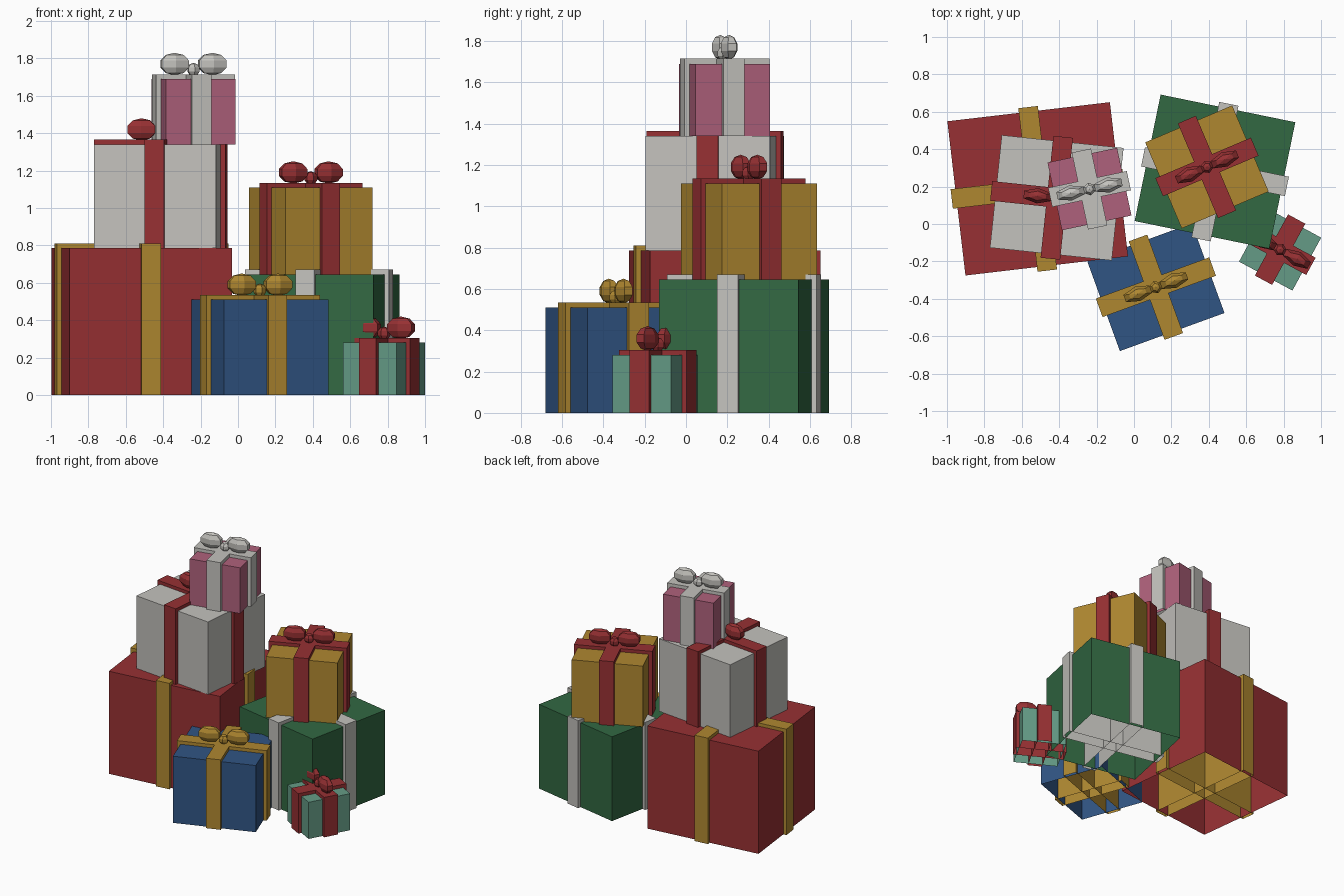
import bpy, bmesh
from math import radians
from mathutils import Matrix, Vector

if "Cube" in bpy.data.objects:
    bpy.data.objects.remove(bpy.data.objects["Cube"])

RIBBON_WIDTH = 0.105
RIBBON_RAISE = 0.025


def material(name, color):
    mat = bpy.data.materials.new(name)
    mat.use_nodes = True
    mat.diffuse_color = (*color, 1)
    bsdf = mat.node_tree.nodes["Principled BSDF"]
    bsdf.inputs["Base Color"].default_value = (*color, 1)
    bsdf.inputs["Roughness"].default_value = 0.8
    return mat


red = material("red", (0.31, 0.03, 0.033))
gold = material("gold", (0.43, 0.245, 0.03))
white = material("white", (0.55, 0.54, 0.51))
green = material("green", (0.032, 0.14, 0.055))
blue = material("blue", (0.03, 0.09, 0.23))
pink = material("pink", (0.43, 0.12, 0.2))
teal = material("teal", (0.13, 0.33, 0.24))


def add_open_box(bm, size):
    """Box standing on z = 0 without a bottom face."""
    verts = bmesh.ops.create_cube(bm, size=1)["verts"]
    bmesh.ops.scale(bm, vec=size, verts=verts)
    bmesh.ops.translate(bm, vec=(0, 0, size[2] / 2), verts=verts)
    faces = {f for v in verts for f in v.link_faces}
    bottom = [f for f in faces if f.normal.z < -0.9 or f.calc_center_median().z < 0.001]
    bmesh.ops.delete(bm, geom=bottom, context="FACES_ONLY")


def add_ball(bm, center, radii, segments=6, rings=5):
    place = Matrix.Translation(center) @ Matrix.Diagonal((*radii, 1))
    bmesh.ops.create_uvsphere(bm, u_segments=segments, v_segments=rings,
                              radius=1, matrix=place)


def finish(bm, name, mat, place):
    mesh = bpy.data.meshes.new(name)
    bm.to_mesh(mesh)
    bm.free()
    mesh.materials.append(mat)
    obj = bpy.data.objects.new(name, mesh)
    obj.matrix_world = place
    bpy.context.scene.collection.objects.link(obj)
    return obj


def gift(name, center, base, size, angle, paper, trim, bow=True):
    place = Matrix.Translation((*center, base)) @ Matrix.Rotation(radians(angle), 4, "Z")
    width, depth, height = size
    top = height + RIBBON_RAISE

    # Wrapped box
    bm = bmesh.new()
    add_open_box(bm, size)
    finish(bm, name + "_box", paper, place)

    # Two crossing ribbon bands
    bm = bmesh.new()
    add_open_box(bm, (width + 2 * RIBBON_RAISE, RIBBON_WIDTH, top))
    add_open_box(bm, (RIBBON_WIDTH, depth + 2 * RIBBON_RAISE, top))
    finish(bm, name + "_ribbon", trim, place)

    # Bow with two loops and a knot
    if bow:
        bm = bmesh.new()
        for side in (-1, 1):
            add_ball(bm, Vector((0.103 * side, 0, top + 0.055)), (0.09, 0.043, 0.06))
        add_ball(bm, Vector((0, 0, top + 0.025)), (0.036, 0.036, 0.036))
        finish(bm, name + "_bow", trim, place)


# Tall stack
gift("large_red_gift", (-0.515, 0.188), 0, (0.875, 0.83, 0.785), 6.7, red, gold, bow=False)
gift("white_gift", (-0.413, 0.14), 0.785, (0.655, 0.605, 0.555), -6, white, red)
gift("pink_gift", (-0.238, 0.187), 1.34, (0.38, 0.37, 0.35), 12, pink, white)

# Short stack
gift("green_gift", (0.433, 0.28), 0, (0.735, 0.69, 0.645), -11.6, green, white, bow=False)
gift("gold_gift", (0.39, 0.305), 0.645, (0.505, 0.5, 0.465), 23, gold, red)

# Loose gifts at the front
gift("blue_gift", (0.117, -0.338), 0, (0.595, 0.51, 0.51), 20, blue, gold)
gift("small_teal_gift", (0.781, -0.137), 0, (0.325, 0.322, 0.28), -28.5, teal, red)
